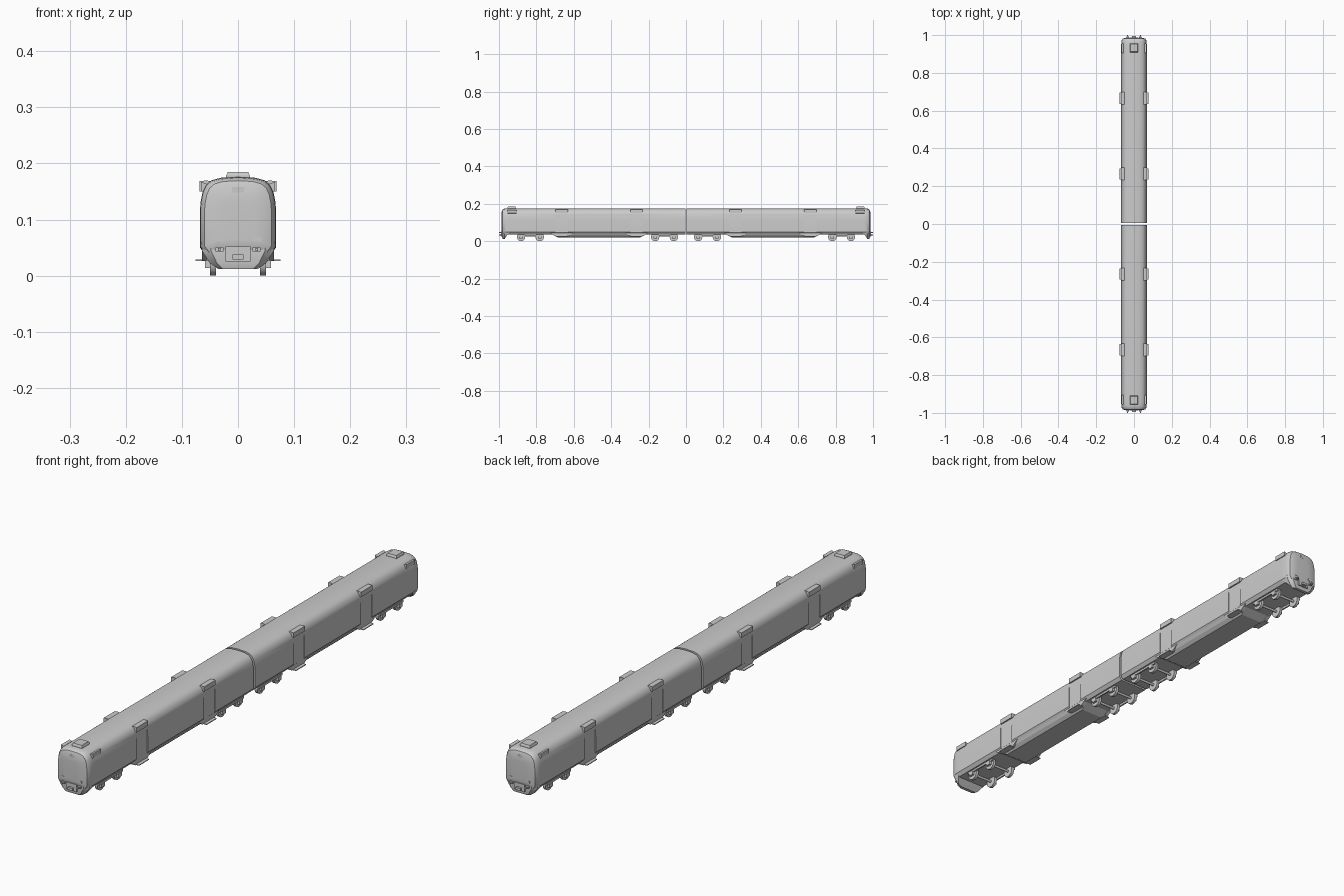
import bpy, bmesh, math
from mathutils import Vector

if "Cube" in bpy.data.objects:
    bpy.data.objects.remove(bpy.data.objects["Cube"])

grey = bpy.data.materials.new("light grey")
grey.use_nodes = True
colour = (0.6, 0.6, 0.6, 1)
grey.diffuse_color = colour
grey.node_tree.nodes["Principled BSDF"].inputs["Base Color"].default_value = colour


def finish(name, bm, smooth=0):
    bmesh.ops.recalc_face_normals(bm, faces=bm.faces)
    mesh = bpy.data.meshes.new(name)
    bm.to_mesh(mesh)
    bm.free()
    mesh.materials.append(grey)
    obj = bpy.data.objects.new(name, mesh)
    bpy.context.collection.objects.link(obj)
    if smooth:
        shade(obj, smooth)
    return obj


def shade(obj, degrees):
    bpy.ops.object.select_all(action="DESELECT")
    obj.select_set(True)
    bpy.context.view_layer.objects.active = obj
    bpy.ops.object.shade_smooth_by_angle(angle=math.radians(degrees))


def loft(name, rings, smooth=0):
    """Skin a list of equal-length rings and cap both ends."""
    bm = bmesh.new()
    loops = [[bm.verts.new(p) for p in ring] for ring in rings]
    n = len(loops[0])
    for a, b in zip(loops, loops[1:]):
        for i in range(n):
            j = (i + 1) % n
            bm.faces.new((a[i], a[j], b[j], b[i]))
    bm.faces.new(loops[0])
    bm.faces.new(loops[-1])
    return finish(name, bm, smooth)


def box(name, x, y, z):
    return loft(name, [[(a, y[0], z[0]), (a, y[1], z[0]), (a, y[1], z[1]), (a, y[0], z[1])] for a in x])


def wheel(name, x0, x1, y, z, r, sides=20):
    ring = [(y + r * math.cos(t * math.tau / sides), z + r * math.sin(t * math.tau / sides)) for t in range(sides)]
    return loft(name, [[(x, a, b) for a, b in ring] for x in (x0, x1)], 40)


# Half cross-section of the body shell, roof to floor
half = [(0.0, 0.176), (0.03, 0.1745), (0.047, 0.170), (0.057, 0.162), (0.063, 0.150),
        (0.067, 0.130), (0.068, 0.110), (0.068, 0.050), (0.058, 0.037)]
section = half + [(-x, z) for x, z in reversed(half[1:])]
# Nose rounding: distance along the car, width scale, height scale
nose = [(0.004, 1, 1), (0.945, 1, 1), (0.963, 0.985, 0.99), (0.974, 0.95, 0.97),
        (0.981, 0.88, 0.92), (0.985, 0.72, 0.8), (0.986, 0.4, 0.5)]
doors = (0.265, 0.665)

for s, car in ((-1, "front"), (1, "rear")):
    def span(a, b):
        return (s * a, s * b)

    body = loft(car + "_body", [[(x * w, s * y, 0.09 + (z - 0.09) * h) for x, z in section]
                                for y, w, h in nose])
    # Door recesses cut into the side walls
    for side in (-1, 1):
        for d in doors:
            cutter = box("door_cutter", (side * 0.0645, side * 0.09), span(d - 0.033, d + 0.033), (0.02, 0.155))
            cutter.hide_render = True
            mod = body.modifiers.new("door", "BOOLEAN")
            mod.operation = "DIFFERENCE"
            mod.solver = "EXACT"
            mod.object = cutter
            bpy.context.view_layer.objects.active = body
            bpy.ops.object.modifier_apply(modifier=mod.name)
            bpy.data.objects.remove(cutter)
    shade(body, 32)

    # Lower front apron, narrowing downward
    loft(car + "_apron", [
        [(-w, s * back, z), (-w, s * (front - 0.012), z), (-w * 0.75, s * front, z),
         (w * 0.75, s * front, z), (w, s * (front - 0.012), z), (w, s * back, z)]
        for w, back, front, z in ((0.066, 0.945, 0.983, 0.060), (0.064, 0.945, 0.984, 0.044),
                                  (0.050, 0.965, 0.983, 0.022), (0.036, 0.975, 0.980, 0.012))], 30)

    # Underfloor equipment pan with sloped ends and sides
    loft(car + "_underframe", [
        [(-w, s * a, z), (w, s * a, z), (w, s * b, z), (-w, s * b, z)]
        for w, a, b, z in ((0.064, 0.205, 0.725, 0.042), (0.058, 0.225, 0.705, 0.031),
                           (0.046, 0.245, 0.685, 0.020))])

    for side, hand in ((-1, "right"), (1, "left")):
        tag = car + "_" + hand
        for i, d in enumerate(doors):
            # Wedge above each door, lower skirt and step
            wedge = [(0.04, 0.166), (0.055, 0.1695), (0.0685, 0.1685), (0.0685, 0.150), (0.055, 0.150)]
            loft(f"{tag}_door_header_{i}", [[(side * x, s * y, z) for x, z in wedge]
                                            for y in (d - 0.033, d + 0.033)])
            skirt = [(-0.065, 0.046), (0.065, 0.046), (0.036, 0.027), (-0.036, 0.027)]
            loft(f"{tag}_door_skirt_{i}", [[(side * x, s * (d + y), z) for y, z in skirt]
                                           for x in (0.05, 0.0643)])
            box(f"{tag}_door_step_{i}", (side * 0.05, side * 0.076), span(d - 0.03, d + 0.03), (0.026, 0.029))
        # Small fairing over the cab side
        cab = [(0.045, 0.160), (0.064, 0.1665), (0.066, 0.1665), (0.066, 0.150), (0.055, 0.148)]
        loft(tag + "_cab_fairing", [[(side * x, s * y, z) for x, z in cab] for y in (0.905, 0.955)])
        # Headlamps and lower lamp clusters
        box(tag + "_headlamp", (side * 0.025, side * 0.042), span(0.96, 0.9865), (0.061, 0.069))
        box(tag + "_lamp_cluster", (side * 0.026, side * 0.040), span(0.97, 0.992), (0.043, 0.050))
        box(tag + "_lamp_tip", (side * 0.031, side * 0.036), span(0.985, 1.0), (0.044, 0.049))
        # Running gear
        for b, centre in enumerate((0.115, 0.832)):
            box(f"{tag}_bogie_frame_{b}", (side * 0.050, side * 0.056),
                span(centre - 0.07, centre + 0.07), (0.026, 0.034))
            for k in (-1, 1):
                y = s * (centre + k * 0.05)
                wheel(f"{tag}_wheel_{b}_{k}", side * 0.039, side * 0.050, y, 0.0225, 0.0225)
                box(f"{tag}_axle_box_{b}_{k}", (side * 0.050, side * 0.059),
                    (y - 0.01, y + 0.01), (0.014, 0.028))

    # Axles between the wheels
    for centre in (0.115, 0.832):
        for k in (-1, 1):
            wheel(car + "_axle", -0.04, 0.04, s * (centre + k * 0.05), 0.0225, 0.005, 10)

    # Nose panel, coupler, destination panel and roof unit
    box(car + "_nose_panel", (-0.022, 0.022), span(0.965, 0.988), (0.025, 0.052))
    box(car + "_coupler", (-0.010, 0.010), span(0.98, 0.996), (0.029, 0.038))
    box(car + "_destination_panel", (-0.011, 0.011), span(0.96, 0.9855), (0.148, 0.158))
    loft(car + "_roof_unit", [
        [(-w, s * (0.932 - l), z), (w, s * (0.932 - l), z), (w, s * (0.932 + l), z), (-w, s * (0.932 + l), z)]
        for w, l, z in ((0.021, 0.023, 0.168), (0.021, 0.023, 0.178), (0.018, 0.020, 0.185))])
